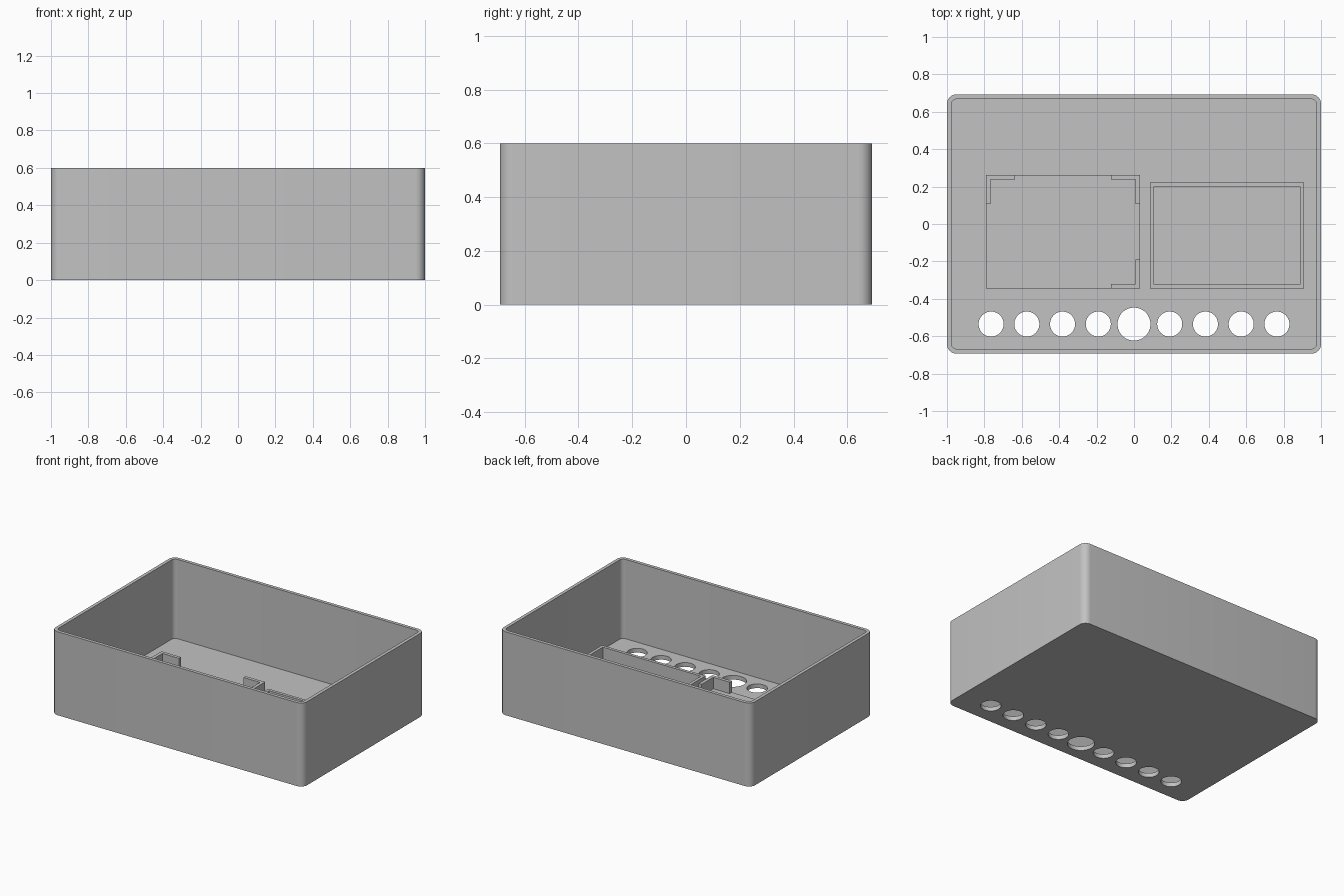
import bpy, bmesh, math

cube = bpy.data.objects.get("Cube")
if cube:
    bpy.data.objects.remove(cube, do_unlink=True)

WIDTH, DEPTH, HEIGHT = 2.0, 1.385, 0.6
WALL, FLOOR = 0.024, 0.03
FRONT_Y = -0.345      # common front line of the component holders
HOLE_Y, HOLE_STEP = -0.535, 0.191

grey = bpy.data.materials.new("light_grey_plastic")
grey.use_nodes = True
colour = (0.54, 0.54, 0.54, 1)
grey.diffuse_color = colour
grey.node_tree.nodes["Principled BSDF"].inputs["Base Color"].default_value = colour


def finish(name, bm):
    bmesh.ops.recalc_face_normals(bm, faces=bm.faces)
    mesh = bpy.data.meshes.new(name)
    bm.to_mesh(mesh)
    bm.free()
    mesh.materials.append(grey)
    obj = bpy.data.objects.new(name, mesh)
    bpy.context.collection.objects.link(obj)
    return obj


def prism(name, outline, z0, z1):
    """Extrude a closed outline between two heights."""
    bm = bmesh.new()
    face = bm.faces.new([bm.verts.new((x, y, z0)) for x, y in outline])
    top = bmesh.ops.extrude_face_region(bm, geom=[face])["geom"]
    moved = [v for v in top if isinstance(v, bmesh.types.BMVert)]
    bmesh.ops.translate(bm, verts=moved, vec=(0, 0, z1 - z0))
    return finish(name, bm)


def rounded_rect(w, d, r, steps=8):
    points = []
    for quarter, (sx, sy) in enumerate([(1, 1), (-1, 1), (-1, -1), (1, -1)]):
        for i in range(steps + 1):
            a = (quarter + i / steps) * math.pi / 2
            points.append((sx * (w / 2 - r) + r * math.cos(a),
                           sy * (d / 2 - r) + r * math.sin(a)))
    return points


def circle(x, y, r, n=48):
    return [(x + r * math.cos(i * math.tau / n), y + r * math.sin(i * math.tau / n))
            for i in range(n)]


def rect(x0, x1, y0, y1):
    return [(x0, y0), (x1, y0), (x1, y1), (x0, y1)]


def cut(obj, cutters):
    """Subtract the cutters, bake the result and remove the helpers."""
    for cutter in cutters:
        cutter.hide_render = True
        mod = obj.modifiers.new("cut", "BOOLEAN")
        mod.operation, mod.solver, mod.object = "DIFFERENCE", "EXACT", cutter
    graph = bpy.context.evaluated_depsgraph_get()
    mesh = bpy.data.meshes.new_from_object(obj.evaluated_get(graph))
    obj.modifiers.clear()
    obj.data = mesh
    for cutter in cutters:
        bpy.data.objects.remove(cutter, do_unlink=True)


# Open case with rounded corners and a row of holes along the front
case = prism("case", rounded_rect(WIDTH, DEPTH, 0.05), 0, HEIGHT)
cutters = [prism("cavity", rounded_rect(WIDTH - 2 * WALL, DEPTH - 2 * WALL, 0.03),
                 FLOOR, HEIGHT + 0.1)]
for i in range(-4, 5):
    radius = 0.067 if i else 0.088
    cutters.append(prism("hole", circle(i * HOLE_STEP, HOLE_Y, radius), -0.1, 0.1))
cut(case, cutters)

# Rectangular holder frame
frame = prism("holder_frame", rect(0.086, 0.909, FRONT_Y, 0.222), FLOOR - 0.005, 0.118)
cut(frame, [prism("frame_opening", rect(0.108, 0.887, FRONT_Y + 0.022, 0.2), FLOOR, 0.2)])

# Low board plate with three L-shaped corner brackets
X0, X1, Y1 = -0.791, 0.032, 0.262
PLATE = 0.055
prism("board_plate", rect(X0, X1, FRONT_Y, Y1), FLOOR - 0.005, PLATE)


def bracket(name, x, y, sx, sy, t=0.024, arm=0.155):
    """L outline whose arms run from the corner in directions sx and sy."""
    corner = [(0, 0), (arm, 0), (arm, t), (t, t), (t, arm), (0, arm)]
    prism(name, [(x + sx * u, y + sy * v) for u, v in corner], PLATE - 0.005, 0.137)


bracket("back_right_bracket", X0, Y1, 1, -1)
bracket("back_left_bracket", X1, Y1, -1, -1)
bracket("front_left_bracket", X1, FRONT_Y, -1, 1)

# Smooth the rounded corners and holes, keep hard edges crisp
bpy.ops.object.select_all(action="DESELECT")
case.select_set(True)
bpy.context.view_layer.objects.active = case
bpy.ops.object.shade_smooth_by_angle(angle=math.radians(30))
